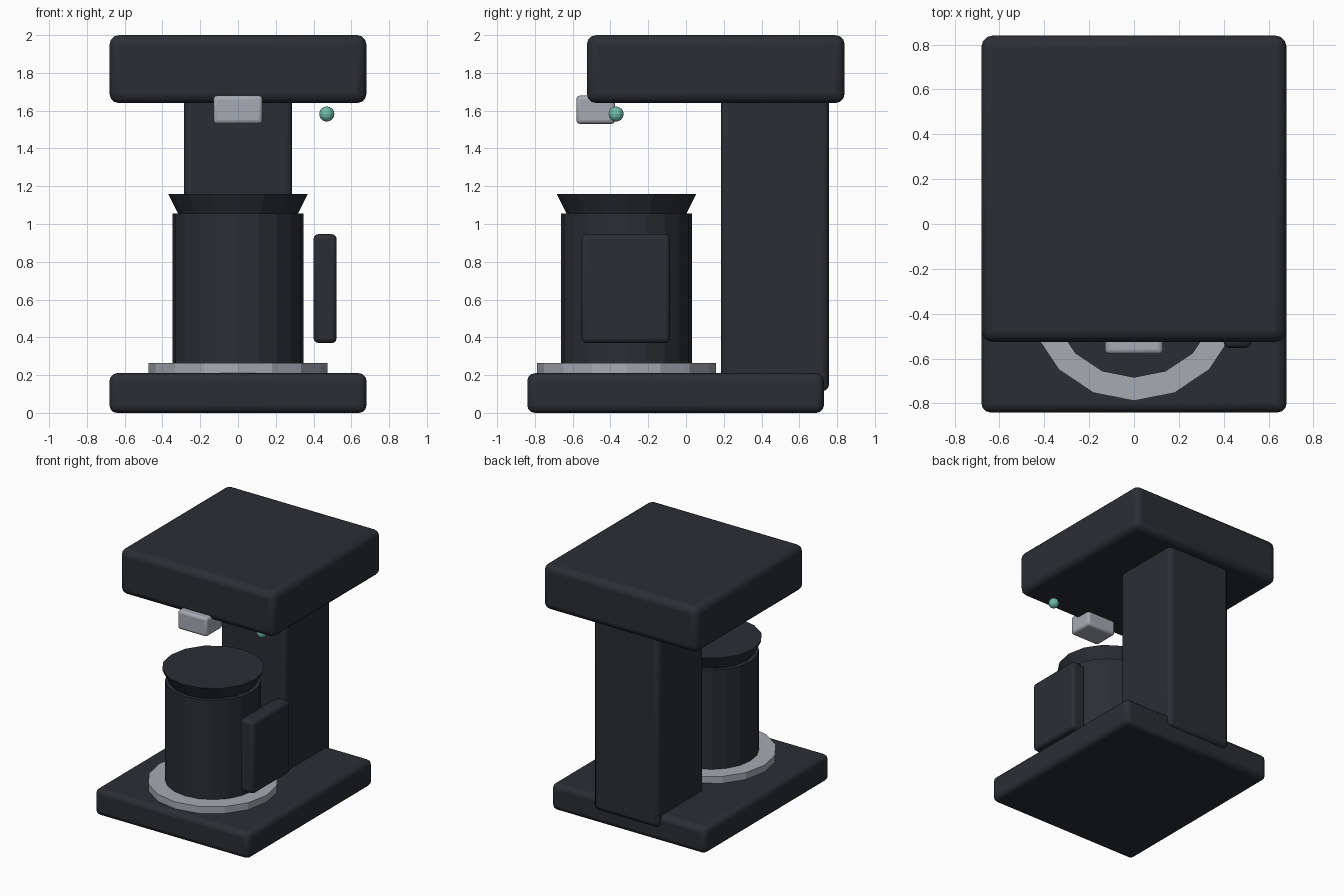
import bpy
from math import radians

if "Cube" in bpy.data.objects:
    bpy.data.objects.remove(bpy.data.objects["Cube"])


def material(name, rgb):
    m = bpy.data.materials.new(name)
    m.diffuse_color = (*rgb, 1)
    m.use_nodes = True
    m.node_tree.nodes["Principled BSDF"].inputs["Base Color"].default_value = m.diffuse_color
    return m


DARK = material("dark_plastic", (0.024, 0.027, 0.034))
STEEL = material("steel", (0.38, 0.40, 0.45))
MINT = material("mint_light", (0.16, 0.50, 0.40))


def finish(name, mat):
    ob = bpy.context.object
    ob.name = ob.data.name = name
    ob.data.materials.append(mat)
    return ob


def box(name, x, y, z, bevel, mat):
    """Rounded box from (min, max) ranges on each axis."""
    bpy.ops.mesh.primitive_cube_add(size=1, location=[sum(r) / 2 for r in (x, y, z)])
    ob = finish(name, mat)
    ob.scale = [r[1] - r[0] for r in (x, y, z)]
    bpy.ops.object.transform_apply(location=False, rotation=False, scale=True)
    bpy.ops.object.shade_smooth_by_angle(angle=radians(35))
    mod = ob.modifiers.new("Bevel", 'BEVEL')
    mod.width = bevel
    mod.segments = 3
    return ob


def round_part(name, r_bottom, r_top, z, sides, mat):
    """Flat-sided round part standing on the brewing axis."""
    bpy.ops.mesh.primitive_cone_add(vertices=sides, radius1=r_bottom, radius2=r_top,
                                    depth=z[1] - z[0], location=(0, -0.315, sum(z) / 2))
    return finish(name, mat)


# Machine body: base, rear column and overhanging head
box("base", (-0.68, 0.68), (-0.84, 0.73), (0, 0.21), 0.04, DARK)
box("rear_column", (-0.287, 0.287), (0.185, 0.757), (0.115, 1.75), 0.035, DARK)
box("head", (-0.68, 0.68), (-0.525, 0.84), (1.64, 2.0), 0.05, DARK)

# Spout and indicator under the head
box("spout", (-0.13, 0.13), (-0.58, -0.375), (1.53, 1.68), 0.02, STEEL)
bpy.ops.mesh.primitive_uv_sphere_add(segments=12, ring_count=8, radius=0.04,
                                     location=(0.47, -0.37, 1.582))
finish("indicator_light", MINT)

# Warming plate and carafe
round_part("warming_plate", 0.473, 0.473, (0.20, 0.265), 16, STEEL)
round_part("carafe_body", 0.347, 0.347, (0.255, 1.055), 20, DARK)
round_part("carafe_rim", 0.31, 0.37, (1.04, 1.16), 16, DARK)
box("carafe_handle", (0.40, 0.522), (-0.552, -0.085), (0.37, 0.946), 0.025, DARK)
